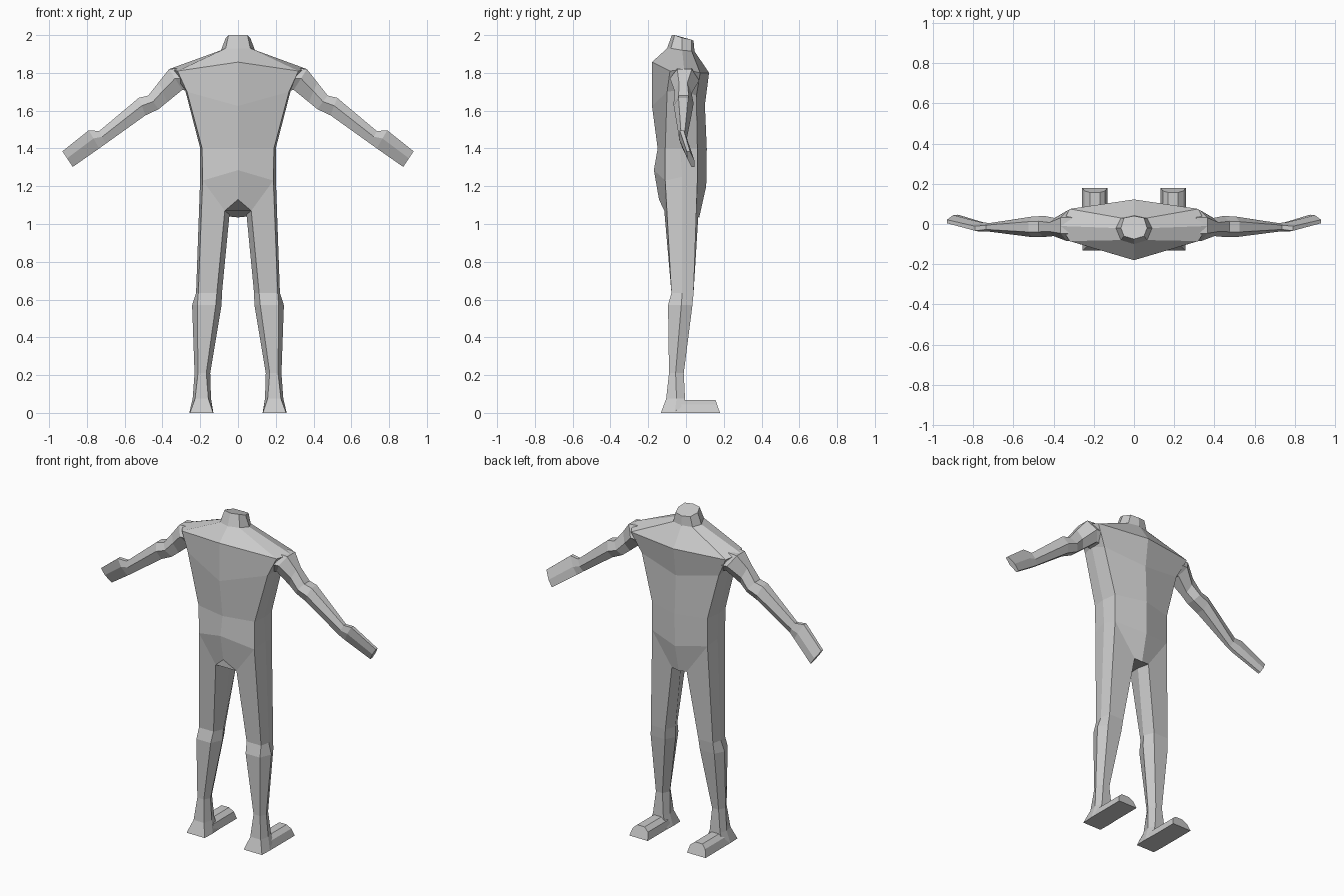
import bpy, bmesh


def loft(name, rings, cap_start=True, cap_end=True):
    """Skin a list of equal-length point rings into a flat-shaded object."""
    bm = bmesh.new()
    vs = [[bm.verts.new(p) for p in r] for r in rings]
    n = len(rings[0])
    for a, b in zip(vs, vs[1:]):
        for i in range(n):
            j = (i + 1) % n
            bm.faces.new((a[i], a[j], b[j], b[i]))
    if cap_start:
        bm.faces.new(vs[0])
    if cap_end:
        bm.faces.new(vs[-1])
    bmesh.ops.recalc_face_normals(bm, faces=bm.faces)
    me = bpy.data.meshes.new(name)
    bm.to_mesh(me)
    bm.free()
    ob = bpy.data.objects.new(name, me)
    bpy.context.collection.objects.link(ob)
    return ob


def pair(name, rings, **kw):
    """Build a part on +x and its mirror on -x."""
    for side, s in (("right", 1), ("left", -1)):
        loft(f"{side}_{name}", [[(s * x, y, z) for x, y, z in r] for r in rings], **kw)


def body_ring(half):
    """Five points from front to back, mirrored to a ring of eight."""
    return half + [(-x, y, z) for x, y, z in half[3:0:-1]]


def arm_ring(top, bot, yf, yb, skew=0):
    """Six-sided arm section between a top and a bottom (x, z) point."""
    out = []
    for t, k in ((0, .25), (.45, 0), (1, .25), (1, .75), (.55, 1), (0, .75)):
        out.append((top[0] + (bot[0] - top[0]) * t,
                    yf + (yb - yf) * k + skew * t,
                    top[1] + (bot[1] - top[1]) * t))
    return out


def leg_ring(z, xs, ys):
    """Six-sided leg section: xs inner, front in, front out, outer; ys front, mid, back."""
    im, fi, fo, om = xs
    f, m, b = ys
    return [(fi, f, z), (fo, f, z), (om, m, z), (fo, b, z), (fi, b, z), (im, m, z)]


# Torso with neck, from the neck cut down to the crotch
torso = [
    [(0, -.075, 2.0), (.05, -.06, 2.0), (.065, -.02, 1.985), (.05, .03, 1.975), (0, .04, 1.97)],
    [(0, -.10, 1.93), (.065, -.08, 1.93), (.09, -.02, 1.92), (.065, .03, 1.915), (0, .045, 1.915)],
    [(0, -.18, 1.857), (.32, -.085, 1.81), (.365, -.01, 1.82), (.32, .075, 1.80), (0, .122, 1.80)],
    [(0, -.18, 1.625), (.27, -.10, 1.70), (.28, -.03, 1.71), (.26, .055, 1.68), (0, .10, 1.63)],
    [(0, -.15, 1.40), (.19, -.11, 1.40), (.20, -.03, 1.40), (.187, .06, 1.40), (0, .11, 1.40)],
    [(0, -.17, 1.285), (.187, -.11, 1.23), (.20, -.02, 1.25), (.187, .06, 1.23), (0, .107, 1.20)],
    [(0, -.143, 1.13), (.07, -.115, 1.07), (.045, -.02, 1.05), (.05, .065, 1.04), (0, .07, 1.035)],
]
loft("torso", [body_ring(r) for r in torso])

# Arms with closed, slightly turned hands
pair("arm", [
    arm_ring((.31, 1.825), (.25, 1.70), -.085, .07),
    arm_ring((.365, 1.82), (.295, 1.71), -.085, .07),
    arm_ring((.42, 1.75), (.375, 1.645), -.06, .03),
    arm_ring((.475, 1.68), (.42, 1.608), -.065, .04),
    arm_ring((.525, 1.668), (.49, 1.575), -.065, .037),
    arm_ring((.735, 1.492), (.70, 1.425), -.038, .005),
    arm_ring((.79, 1.496), (.735, 1.40), -.045, 0, .015),
    arm_ring((.93, 1.385), (.875, 1.302), -.005, .03, .025),
])

# Legs: slanted hip ring, knee, ankle and flared heel
hip = [(.07, -.115, 1.07), (.187, -.11, 1.23), (.20, -.02, 1.25),
       (.187, .06, 1.23), (.05, .065, 1.04), (.045, -.02, 1.05)]
pair("leg", [
    hip,
    leg_ring(.635, (.085, .112, .21, .222), (-.077, -.02, .04)),
    leg_ring(.57, (.087, .118, .215, .243), (-.095, -.025, .034)),
    leg_ring(.21, (.147, .168, .212, .23), (-.09, -.055, -.012)),
    leg_ring(.075, (.143, .157, .227, .24), (-.105, -.05, -.005)),
    leg_ring(0, (.13, .132, .255, .258), (-.133, -.06, 0)),
], cap_start=False)

# Feet: arched section running to the toe
arch = [(.133, 0), (.143, .045), (.17, .067), (.22, .067), (.245, .045), (.258, 0)]
pair("foot", [[(x, y + lean * z, z) for x, z in arch]
              for y, lean in ((-.06, .6), (.06, 0), (.18, -.35))])
